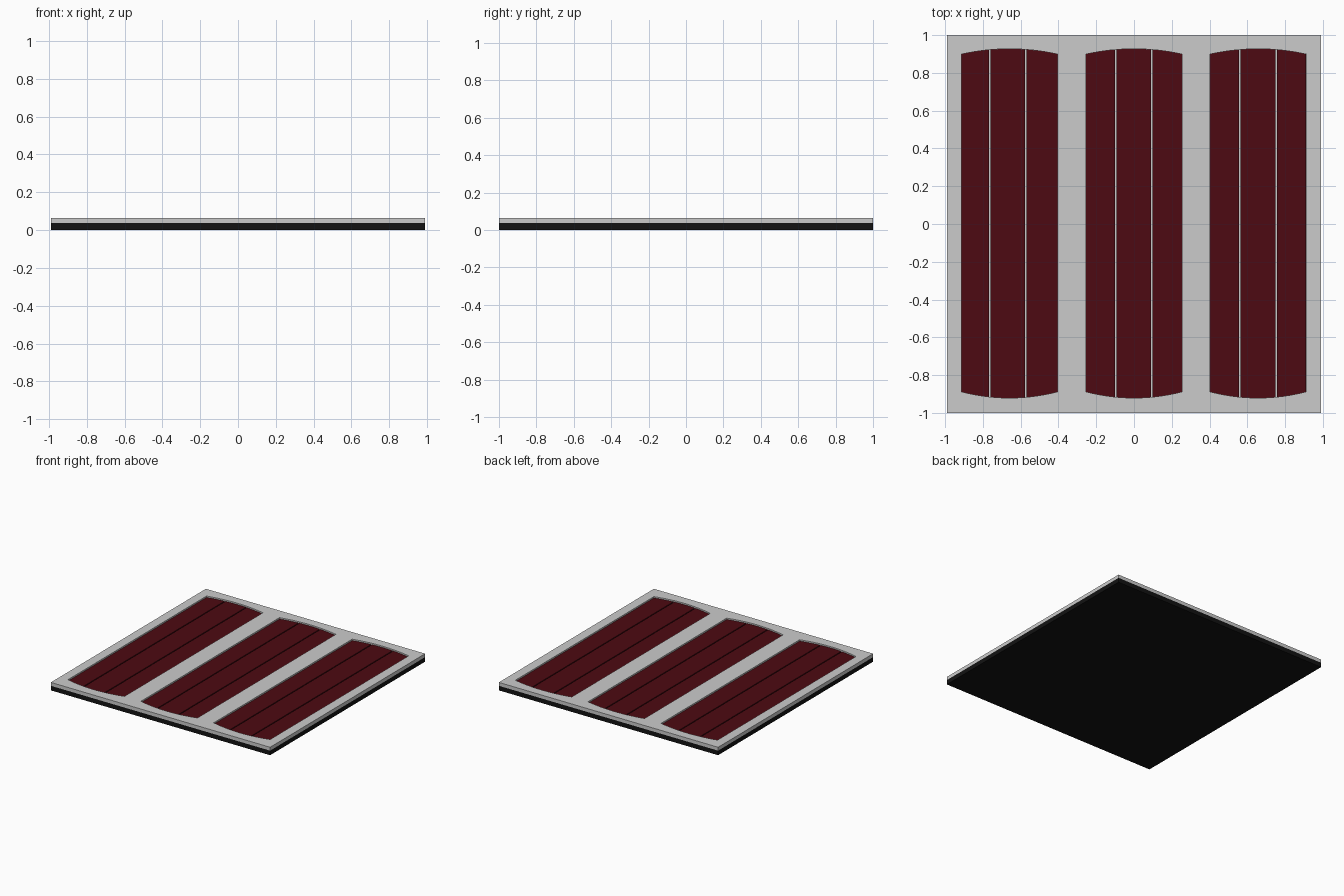
import bpy, bmesh

if "Cube" in bpy.data.objects:
    bpy.data.objects.remove(bpy.data.objects["Cube"])

HALF_W = 0.255           # half width of one arched panel
SEG = 16


def material(name, rgb):
    m = bpy.data.materials.new(name)
    m.diffuse_color = (*rgb, 1)
    m.use_nodes = True
    m.node_tree.nodes["Principled BSDF"].inputs["Base Color"].default_value = m.diffuse_color
    return m


black = material("black_base", (0.006, 0.006, 0.006))
red = material("dark_red", (0.075, 0.003, 0.006))


def add_object(name, bm, mat=None):
    bmesh.ops.recalc_face_normals(bm, faces=bm.faces)
    me = bpy.data.meshes.new(name)
    bm.to_mesh(me)
    bm.free()
    ob = bpy.data.objects.new(name, me)
    bpy.context.collection.objects.link(ob)
    if mat:
        me.materials.append(mat)
    return ob


def prism(name, outline, z0, z1, mat=None):
    bm = bmesh.new()
    face = bm.faces.new([bm.verts.new((x, y, z0)) for x, y in outline])
    new = bmesh.ops.extrude_face_region(bm, geom=[face], use_keep_orig=True)
    verts = [g for g in new["geom"] if isinstance(g, bmesh.types.BMVert)]
    bmesh.ops.translate(bm, verts=verts, vec=(0, 0, z1 - z0))
    return add_object(name, bm, mat)


def rect(x, y):
    return [(-x, -y), (x, -y), (x, y), (-x, y)]


def arched(cx, a, b, n):
    """Slice of an arched panel between offsets a and b from its centre."""
    us = [a + (b - a) * i / n for i in range(n + 1)]
    low = [(cx + u, -0.921 + 0.033 * (u / HALF_W) ** 2) for u in us]
    top = [(cx + u, 0.927 - 0.028 * (u / HALF_W) ** 2) for u in reversed(us)]
    return low + top


# Black base slab
prism("base", rect(0.99, 1.0), 0, 0.037, black)

# Grey tray with three arched pockets
tray = prism("tray", rect(0.99, 1.0), 0.037, 0.065)
centres = {"left": (-0.659, -0.104, 0.087),
           "middle": (0.0, -0.096, 0.095),
           "right": (0.657, -0.097, 0.095)}
cutters = []
for side, (cx, g1, g2) in centres.items():
    cut = prism("pocket_cutter_" + side,
                arched(cx, -HALF_W, HALF_W, SEG), 0.041, 0.1)
    cut.hide_render = True
    cutters.append(cut)
    mod = tray.modifiers.new("pocket_" + side, "BOOLEAN")
    mod.operation = "DIFFERENCE"
    mod.solver = "EXACT"
    mod.object = cut

# Bake the pockets and drop the cutters
deps = bpy.context.evaluated_depsgraph_get()
tray_mesh = bpy.data.meshes.new_from_object(tray.evaluated_get(deps))
tray.modifiers.clear()
tray.data = tray_mesh
for cut in cutters:
    bpy.data.objects.remove(cut)

# Red strips, three per pocket, separated by thin grooves
GAP = 0.004
EDGE = HALF_W - 0.001
for side, (cx, g1, g2) in centres.items():
    spans = [(-EDGE, g1 - GAP), (g1 + GAP, g2 - GAP), (g2 + GAP, EDGE)]
    for i, (a, b) in enumerate(spans):
        prism(f"{side}_strip_{i + 1}", arched(cx, a, b, 6), 0.041, 0.054, red)
